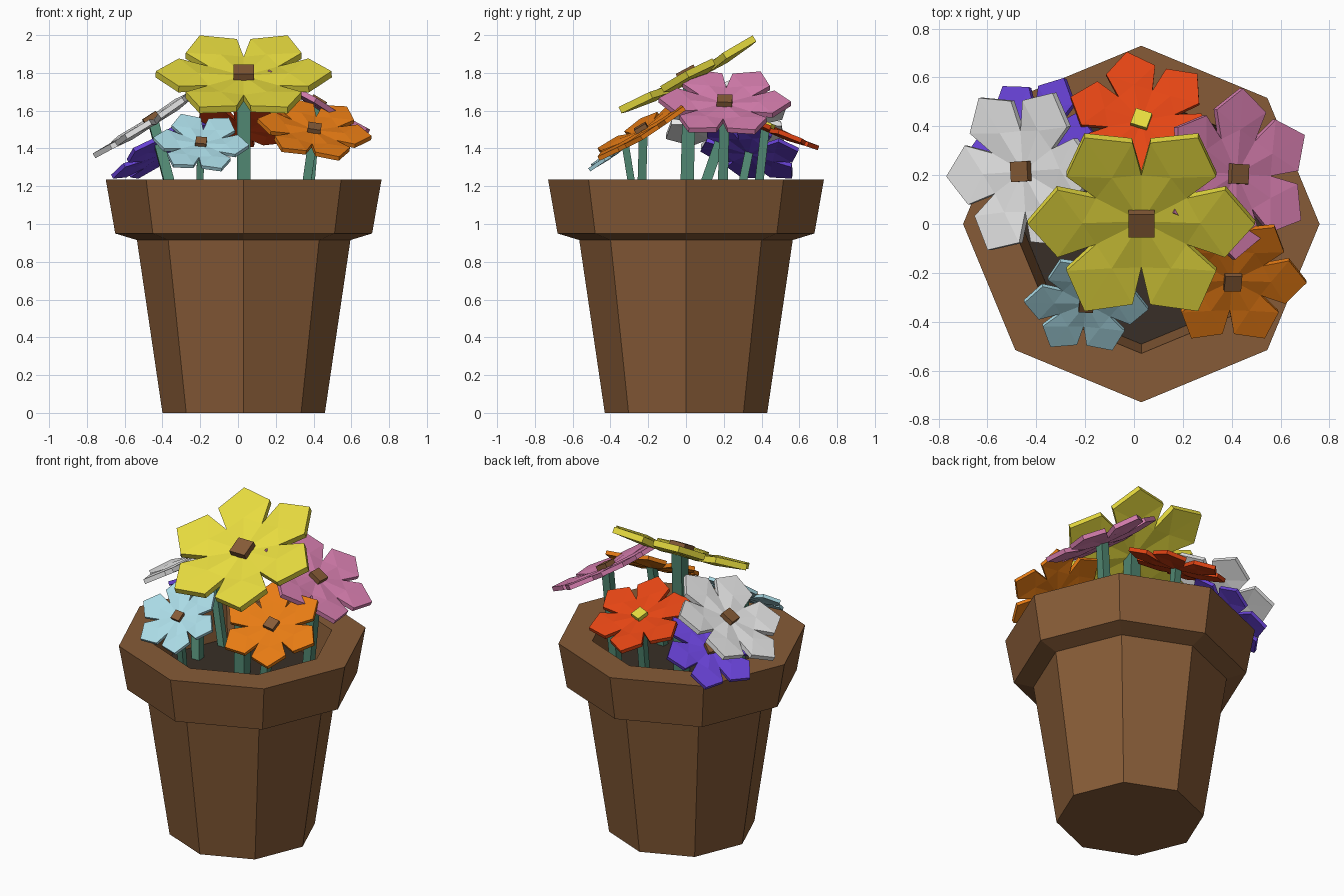
import bpy, bmesh, math
from mathutils import Vector, Matrix

if "Cube" in bpy.data.objects:
    bpy.data.objects.remove(bpy.data.objects["Cube"])


def mat(name, rgb):
    m = bpy.data.materials.new(name)
    m.diffuse_color = (*rgb, 1)
    m.use_nodes = True
    m.node_tree.nodes["Principled BSDF"].inputs["Base Color"].default_value = m.diffuse_color
    return m


BROWN = mat("terracotta_brown", (0.24, 0.105, 0.038))
SOIL = mat("dark_soil", (0.04, 0.028, 0.02))
GREEN = mat("stem_green", (0.08, 0.24, 0.165))
YELLOW = mat("yellow", (0.80, 0.71, 0.05))
ORANGE = mat("orange", (0.80, 0.20, 0.007))
RED = mat("red", (0.78, 0.06, 0.007))
PINK = mat("pink", (0.68, 0.21, 0.43))
BLUE = mat("light_blue", (0.40, 0.70, 0.78))
PURPLE = mat("purple", (0.14, 0.055, 0.68))
WHITE = mat("white", (0.80, 0.80, 0.80))

CX = 0.03  # pot axis


def add_object(name, bm, material):
    bmesh.ops.recalc_face_normals(bm, faces=bm.faces)
    me = bpy.data.meshes.new(name)
    bm.to_mesh(me)
    bm.free()
    me.materials.append(material)
    ob = bpy.data.objects.new(name, me)
    bpy.context.collection.objects.link(ob)
    return ob


def lathe(name, profile, material):
    """Eight-sided turned shape from (radius, z) points, capped at both ends."""
    bm = bmesh.new()
    rings = [[bm.verts.new((CX + r * math.cos(k * math.pi / 4),
                            r * math.sin(k * math.pi / 4), z))
              for k in range(8)] for r, z in profile]
    for a, b in zip(rings, rings[1:]):
        for k in range(8):
            j = (k + 1) % 8
            bm.faces.new((a[k], a[j], b[j], b[k]))
    bm.faces.new(rings[0])
    bm.faces.new(rings[-1])
    return add_object(name, bm, material)


def box(name, matrix, material):
    bm = bmesh.new()
    bmesh.ops.create_cube(bm, size=1, matrix=matrix)
    return add_object(name, bm, material)


def frame(origin, normal, along):
    """Matrix whose z is the normal and whose x is close to along."""
    z = Vector(normal).normalized()
    x = Vector(along)
    x = (x - z * x.dot(z)).normalized()
    m = Matrix((x, z.cross(x), z)).transposed().to_4x4()
    m.translation = origin
    return m


def scale(x, y, z):
    return Matrix.Diagonal((x, y, z, 1))


def flower(name, centre, normal, along, R, root, petal_mat, core_mat=BROWN):
    n = Vector(normal).normalized()
    origin = Vector(centre) - n * 0.05 * R
    m = frame(origin, n, along)

    # Six pointed, creased petals in one sheet
    bm = bmesh.new()

    def pt(r, deg, z):
        a = math.radians(deg)
        return bm.verts.new(m @ Vector((r * R * math.cos(a), r * R * math.sin(a), z * R)))

    mid = pt(0, 0, 0)
    notch = [pt(0.46, 60 * k + 30, 0.0) for k in range(6)]
    for k in range(6):
        c = 60 * k
        lo, hi = notch[k - 1], notch[k]
        ridge, tip = pt(0.52, c, 0.035), pt(1.0, c, 0.06)
        s_lo, s_hi = pt(0.81, c - 24.5, 0.045), pt(0.81, c + 24.5, 0.045)
        for f in ((mid, lo, ridge), (mid, ridge, hi),
                  (lo, s_lo, ridge), (ridge, s_lo, tip),
                  (ridge, tip, s_hi), (ridge, s_hi, hi)):
            bm.faces.new(f)
    petals = add_object(name + "_petals", bm, petal_mat)
    if petals.data.polygons[0].normal.dot(n) < 0:
        petals.data.flip_normals()
    mod = petals.modifiers.new("thickness", 'SOLIDIFY')
    mod.thickness = 0.08 * R
    mod.offset = -1

    # Square core
    box(name + "_core", m @ Matrix.Translation((0, 0, 0.02 * R))
        @ scale(0.23 * R, 0.23 * R, 0.13 * R), core_mat)

    # Square stem from the soil to the back of the petals
    top = origin - n * 0.04 * R
    base = Vector((*root, 0.98))
    d = top - base
    box(name + "_stem", frame((top + base) / 2, d, (1, 0, 0))
        @ scale(0.15 * R, 0.15 * R, d.length), GREEN)


# Pot with a thick rim and a hollow top
lathe("pot", [(0.43, 0), (0.565, 0.915), (0.68, 0.95), (0.73, 1.235),
              (0.53, 1.235), (0.49, 0.98)], BROWN)
lathe("soil", [(0.485, 0.97), (0.492, 1.0)], SOIL)

# Flowers: centre, facing, direction of one petal, radius, stem root
flower("yellow_flower", (0.03, 0, 1.805), (0, -0.47, 0.88), (1, 0, 0),
       0.465, (0.03, 0), YELLOW)
flower("orange_flower", (0.405, -0.24, 1.51), (0.13, -0.51, 0.85), (0.297, 0, -0.045),
       0.305, (0.33, -0.24), ORANGE)
flower("blue_flower", (-0.195, -0.335, 1.437), (0.03, -0.61, 0.79), (0.25, -0.01, -0.025),
       0.255, (-0.21, -0.25), BLUE)
flower("pink_flower", (0.43, 0.205, 1.655), (0.51, 0, 0.86), (0.02, 0.34, 0),
       0.35, (0.36, 0.19), PINK)
flower("red_flower", (0.03, 0.43, 1.53), (0.0, 0.40, 0.92), (0.29, -0.09, 0.04),
       0.305, (0.03, 0.36), RED, YELLOW)
flower("white_flower", (-0.465, 0.215, 1.565), (-0.54, -0.02, 0.84), (0.30, 0.02, 0.19),
       0.36, (-0.30, 0.02), WHITE)
flower("purple_flower", (-0.42, 0.34, 1.40), (-0.5, 0.26, 0.82), (0.14, 0.27, 0),
       0.29, (-0.28, 0.25), PURPLE)
